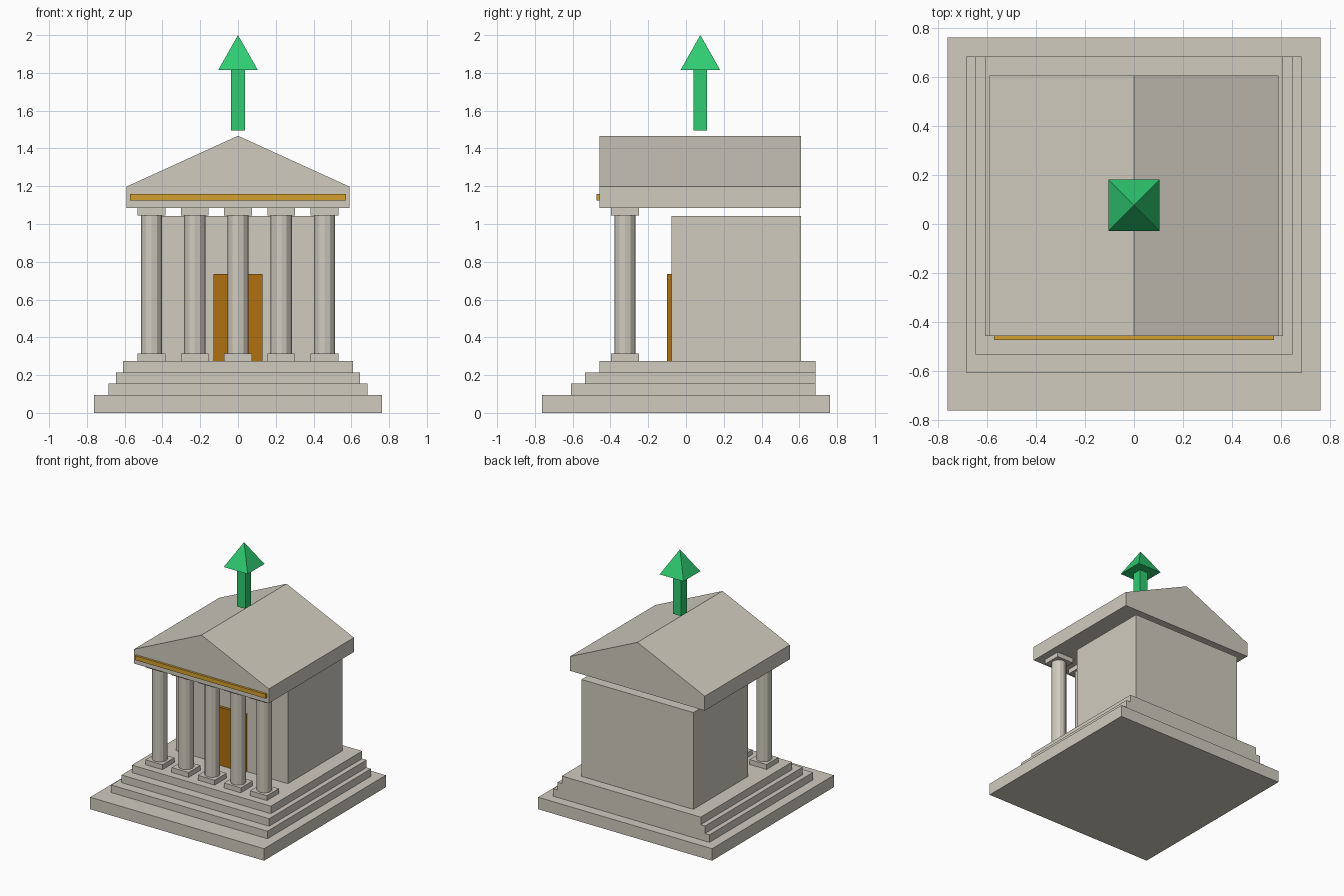
import bpy
import bmesh
import math
from mathutils import Matrix

default = bpy.data.objects.get("Cube")
if default:
    bpy.data.objects.remove(default, do_unlink=True)


def material(name, srgb):
    """Make a flat material from 0-255 display values."""
    linear = [((c / 255 + 0.055) / 1.055) ** 2.4 for c in srgb]
    mat = bpy.data.materials.new(name)
    mat.use_nodes = True
    mat.diffuse_color = (*linear, 1)
    bsdf = mat.node_tree.nodes["Principled BSDF"]
    bsdf.inputs["Base Color"].default_value = (*linear, 1)
    return mat


stone = material("stone", (208, 203, 191))
gold = material("gold", (212, 160, 48))
wood = material("door_brown", (176, 112, 14))
green = material("green", (46, 204, 113))


def finish(name, bm, mat):
    bmesh.ops.recalc_face_normals(bm, faces=bm.faces)
    mesh = bpy.data.meshes.new(name)
    bm.to_mesh(mesh)
    bm.free()
    mesh.materials.append(mat)
    obj = bpy.data.objects.new(name, mesh)
    bpy.context.collection.objects.link(obj)
    return obj


def box(name, half_x, y, z, mat, x=0):
    """Box centred on x, spanning the y and z ranges."""
    bm = bmesh.new()
    place = Matrix.Translation((x, sum(y) / 2, sum(z) / 2))
    size = Matrix.Diagonal((2 * half_x, y[1] - y[0], z[1] - z[0], 1))
    bmesh.ops.create_cube(bm, size=1, matrix=place @ size)
    return finish(name, bm, mat)


def cone(name, sides, r_bottom, r_top, centre, z, mat, turn=0):
    """Straight or tapered shaft with the given number of sides."""
    bm = bmesh.new()
    place = Matrix.Translation((*centre, sum(z) / 2)) @ Matrix.Rotation(turn, 4, "Z")
    bmesh.ops.create_cone(bm, cap_ends=True, segments=sides, radius1=r_bottom,
                          radius2=r_top, depth=z[1] - z[0], matrix=place)
    bmesh.ops.remove_doubles(bm, verts=bm.verts, dist=0.0001)
    return finish(name, bm, mat)


# Base slab and steps, flush at the back
box("base_slab", 0.762, (-0.762, 0.762), (0, 0.095), stone)
for i in range(3):
    bottom = 0.095 + 0.06 * i
    box(f"step_{i + 1}", 0.685 - 0.038 * i, (-0.61 + 0.076 * i, 0.685),
        (bottom, bottom + 0.06), stone)

# Inner hall and door
box("hall", 0.49, (-0.076, 0.608), (0.275, 1.042), stone)
box("door", 0.13, (-0.1, -0.076), (0.275, 0.735), wood)

# Front columns with square plinths and capitals
col_y = -0.323
for i in range(5):
    x = (i - 2) * 0.229
    span = (col_y - 0.074, col_y + 0.074)
    box(f"column_plinth_{i + 1}", 0.074, span, (0.275, 0.314), stone, x)
    cone(f"column_shaft_{i + 1}", 12, 0.056, 0.056, (x, col_y), (0.314, 1.046), stone)
    box(f"column_capital_{i + 1}", 0.074, span, (1.046, 1.084), stone, x)

# Entablature with a gold band
box("entablature", 0.59, (-0.457, 0.608), (1.084, 1.198), stone)
box("gold_band", 0.573, (-0.474, -0.457), (1.124, 1.158), gold)

# Gabled roof: triangle extruded from front to back
bm = bmesh.new()
gable = bm.faces.new([bm.verts.new((x, -0.457, z))
                      for x, z in ((-0.59, 1.198), (0.59, 1.198), (0, 1.467))])
extruded = bmesh.ops.extrude_face_region(bm, geom=[gable], use_keep_orig=True)
bmesh.ops.translate(bm, vec=(0, 1.065, 0),
                    verts=[v for v in extruded["geom"] if isinstance(v, bmesh.types.BMVert)])
finish("gabled_roof", bm, stone)

# Floating arrow above the roof
box("arrow_shaft", 0.036, (0.04, 0.112), (1.495, 1.815), green)
cone("arrow_head", 4, 0.105 * math.sqrt(2), 0, (0, 0.076), (1.815, 2), green, math.pi / 4)
